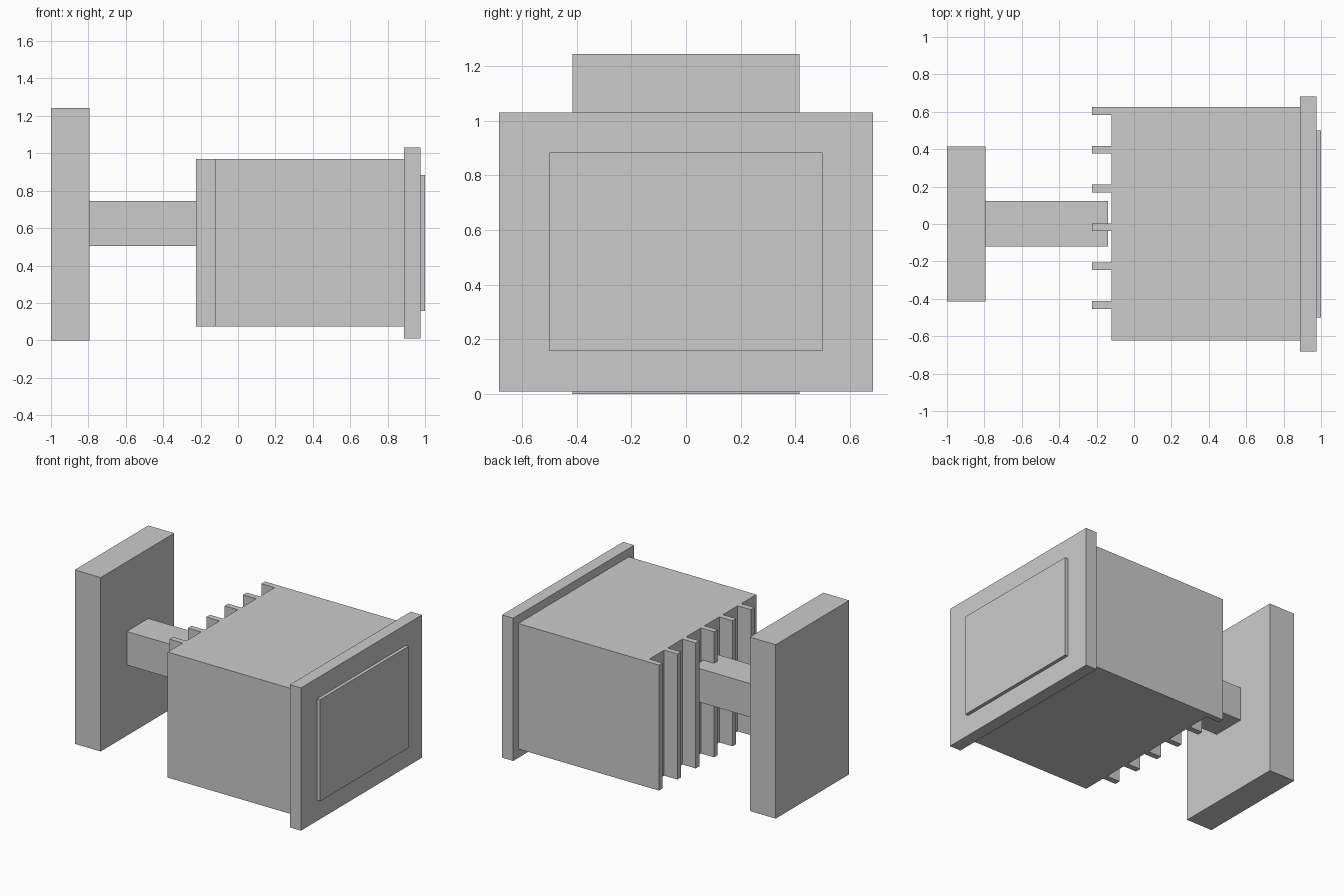
import bpy
import bmesh
from mathutils import Matrix, Vector

if "Cube" in bpy.data.objects:
    bpy.data.objects.remove(bpy.data.objects["Cube"])


def box(name, x, y, z):
    """Axis-aligned box from (min, max) ranges."""
    lo, hi = (Vector(p) for p in zip(x, y, z))
    bm = bmesh.new()
    bmesh.ops.create_cube(bm, size=1, matrix=Matrix.Diagonal((*(hi - lo), 1)))
    mesh = bpy.data.meshes.new(name)
    bm.to_mesh(mesh)
    bm.free()
    obj = bpy.data.objects.new(name, mesh)
    obj.location = (lo + hi) / 2
    bpy.context.collection.objects.link(obj)
    return obj


# Mounting plate and arm
box("wall_plate", (-1.0, -0.795), (-0.415, 0.415), (0.0, 1.243))
box("support_arm", (-0.795, -0.138), (-0.12, 0.123), (0.505, 0.745))

# Housing, front bezel and raised lens panel
box("housing", (-0.12, 0.888), (-0.622, 0.625), (0.073, 0.97))
box("front_bezel", (0.888, 0.976), (-0.683, 0.683), (0.01, 1.03))
box("front_panel", (0.976, 1.0), (-0.5, 0.5), (0.157, 0.883))

# Cooling fins, evenly spaced from one side of the housing
fins = box("cooling_fins", (-0.224, -0.12), (0.584, 0.625), (0.073, 0.97))
array = fins.modifiers.new("fin_row", 'ARRAY')
array.count = 6
array.use_relative_offset = False
array.use_constant_offset = True
array.constant_offset_displace = (0, -0.2075, 0)
